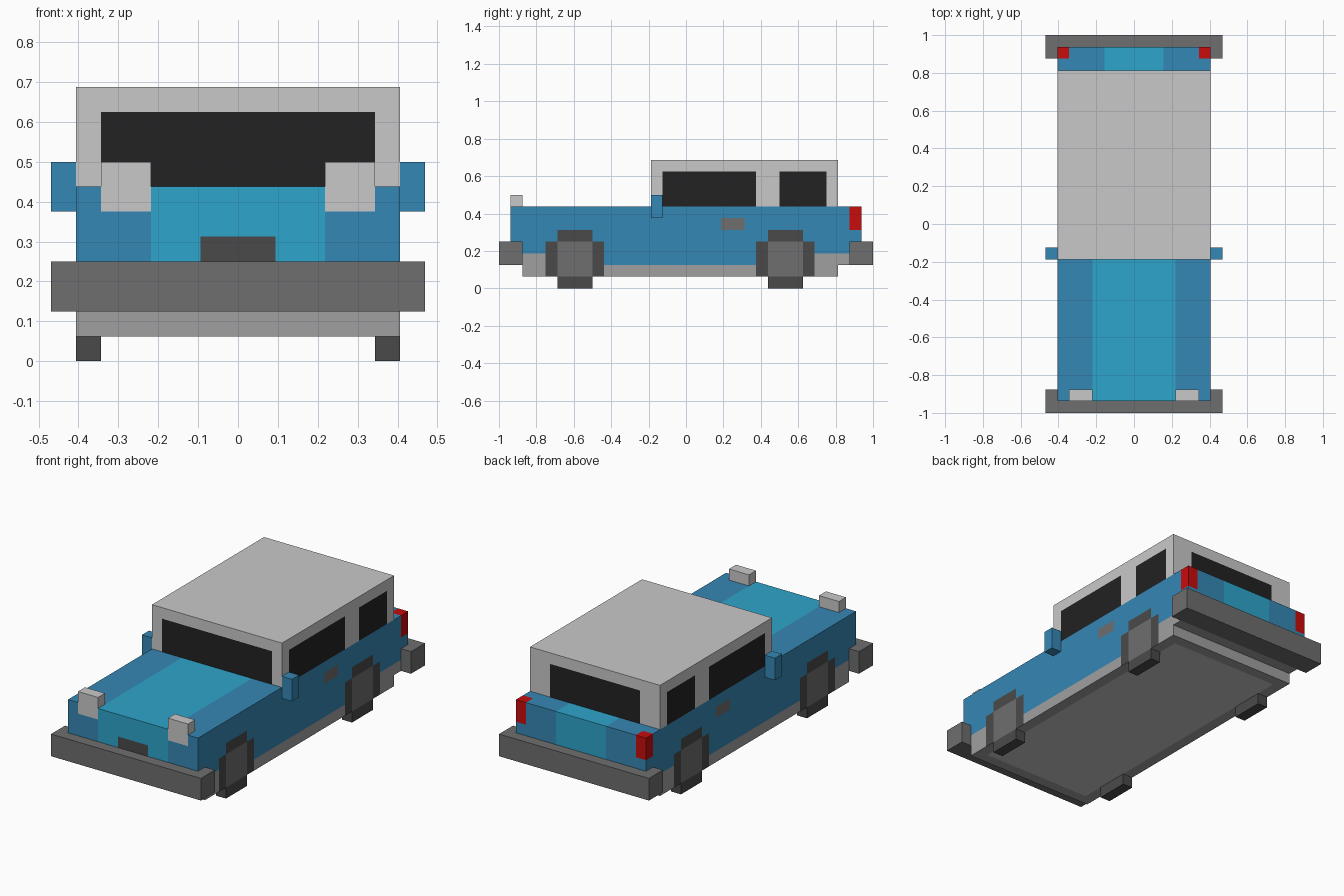
import bpy, bmesh
from mathutils import Vector

if "Cube" in bpy.data.objects:
    bpy.data.objects.remove(bpy.data.objects["Cube"])

U = 1 / 16  # the whole model sits on a 1/16 grid


def linear(h):
    out = []
    for i in (0, 2, 4):
        c = int(h[i:i + 2], 16) / 255
        out.append(c / 12.92 if c <= 0.04045 else ((c + 0.055) / 1.055) ** 2.4)
    return out + [1.0]


COLOURS = {"blue": "3587b5", "light_blue": "2ea5cb", "light_grey": "c9c9c9",
           "mid_grey": "a0a0a0", "grey": "6e6e6e", "dark_grey": "4a4a4a",
           "black": "222222", "red": "c80c0c"}
MATS = {}
for n, h in COLOURS.items():
    MATS[n] = bpy.data.materials.new(n)
    MATS[n].diffuse_color = linear(h)


def block(name, x, y, z, rule, cuts=((), (), ())):
    """Box in grid units, sliced at cuts; rule is a colour or f(centre, normal)."""
    lo, hi = Vector((x[0], y[0], z[0])), Vector((x[1], y[1], z[1]))
    bm = bmesh.new()
    bmesh.ops.create_cube(bm, size=1)
    for v in bm.verts:
        v.co = Vector([(lo[i] + hi[i]) / 2 + v.co[i] * (hi[i] - lo[i]) for i in range(3)])
    for axis in range(3):
        for c in cuts[axis]:
            if lo[axis] < c < hi[axis]:
                co, no = Vector((0, 0, 0)), Vector((0, 0, 0))
                co[axis], no[axis] = c, 1
                bmesh.ops.bisect_plane(bm, geom=bm.verts[:] + bm.edges[:] + bm.faces[:],
                                       plane_co=co, plane_no=no, dist=1e-5)
    bm.normal_update()
    used = []
    for f in bm.faces:
        n = rule if isinstance(rule, str) else rule(f.calc_center_median(), f.normal)
        if n not in used:
            used.append(n)
        f.material_index = used.index(n)
    bmesh.ops.scale(bm, vec=(U, U, U), verts=bm.verts)
    me = bpy.data.meshes.new(name)
    bm.to_mesh(me)
    bm.free()
    for n in used:
        me.materials.append(MATS[n])
    ob = bpy.data.objects.new(name, me)
    bpy.context.collection.objects.link(ob)
    return ob


WHEELS = (-9.5, 8.5)


def body_paint(c, n):
    ax = abs(c.x)
    # tail lights wrap the rear corners
    if c.y > 14 and c.z > 5 and ax > 5.5:
        return "red"
    if abs(n.x) > 0.5:  # sides: wheels, handle, sill
        for w in WHEELS:
            d = abs(c.y - w)
            if d < 1.5 and c.z < 4:
                return "grey"
            if (d < 2.5 and c.z < 4) or (d < 1.5 and c.z < 5):
                return "dark_grey"
        if 3 < c.y < 5 and 5 < c.z < 6:
            return "grey"
        if c.z < 2 or (c.z < 3 and (c.y < -12 or c.y > 11)):
            return "mid_grey"
        return "blue"
    if n.z < -0.5:  # underside
        inner = ax < 5.5 and -13 < c.y < 12
        return "light_grey" if inner else "mid_grey"
    if c.z < 3:
        return "mid_grey"
    if n.y < -0.5:  # nose: grille and headlight lower halves
        if ax < 1.5 and c.z < 5:
            return "dark_grey"
        if 3.5 < ax < 5.5 and c.z > 6:
            return "light_grey"
    stripe = 3.5 if c.y < 0 else 2.5
    return "light_blue" if ax < stripe else "blue"


def cabin_paint(c, n):
    if c.z < 10:
        if n.y < -0.5 and abs(c.x) < 5.5:
            return "black"
        if n.y > 0.5 and abs(c.x) < 4.5:
            return "black"
        if abs(n.x) > 0.5 and (-2 < c.y < 6 or 8 < c.y < 12):
            return "black"
    return "light_grey"


W = (-6.5, 6.5)
xs = [s * v for v in (1.5, 2.5, 3.5, 5.5) for s in (-1, 1)]
ys = [w + d for w in WHEELS for d in (-2.5, -1.5, 1.5, 2.5)] + [-13, -3, 0, 3, 5, 12, 13, 14]
cuts = (xs, ys, (2, 3, 4, 5, 6))

# stepped body
block("upper_body", W, (-15, 15), (4, 7), body_paint, cuts)
block("middle_body", W, (-14, 14), (2, 4), body_paint, cuts)
block("underbody", W, (-14, 13), (1, 2), body_paint, cuts)

# cabin with inset-colour windows
block("cabin", W, (-3, 13), (7, 11), cabin_paint,
      ((-5.5, -4.5, 4.5, 5.5), (-2, 6, 8, 12), (10,)))

# bumpers
block("front_bumper", (-7.5, 7.5), (-16, -14), (2, 4), "grey")
block("rear_bumper", (-7.5, 7.5), (14, 16), (2, 4), "grey")

# mirrored small parts
for side, s in (("right", 1), ("left", -1)):
    def span(a, b):
        return tuple(sorted((a * s, b * s)))
    block(side + "_headlight", span(3.5, 5.5), (-15, -14), (7, 8), "light_grey")
    block(side + "_mirror", span(6.5, 7.5), (-3, -2), (6, 8), "blue")
    for end, w in zip(("front", "rear"), WHEELS):
        block(f"{end}_{side}_tyre", span(5.5, 6.5), (w - 1.5, w + 1.5), (0, 1), "dark_grey")

for m in bpy.data.materials:
    if m.users and not m.is_grease_pencil:
        m.use_nodes = True
        m.node_tree.nodes["Principled BSDF"].inputs["Base Color"].default_value = m.diffuse_color
